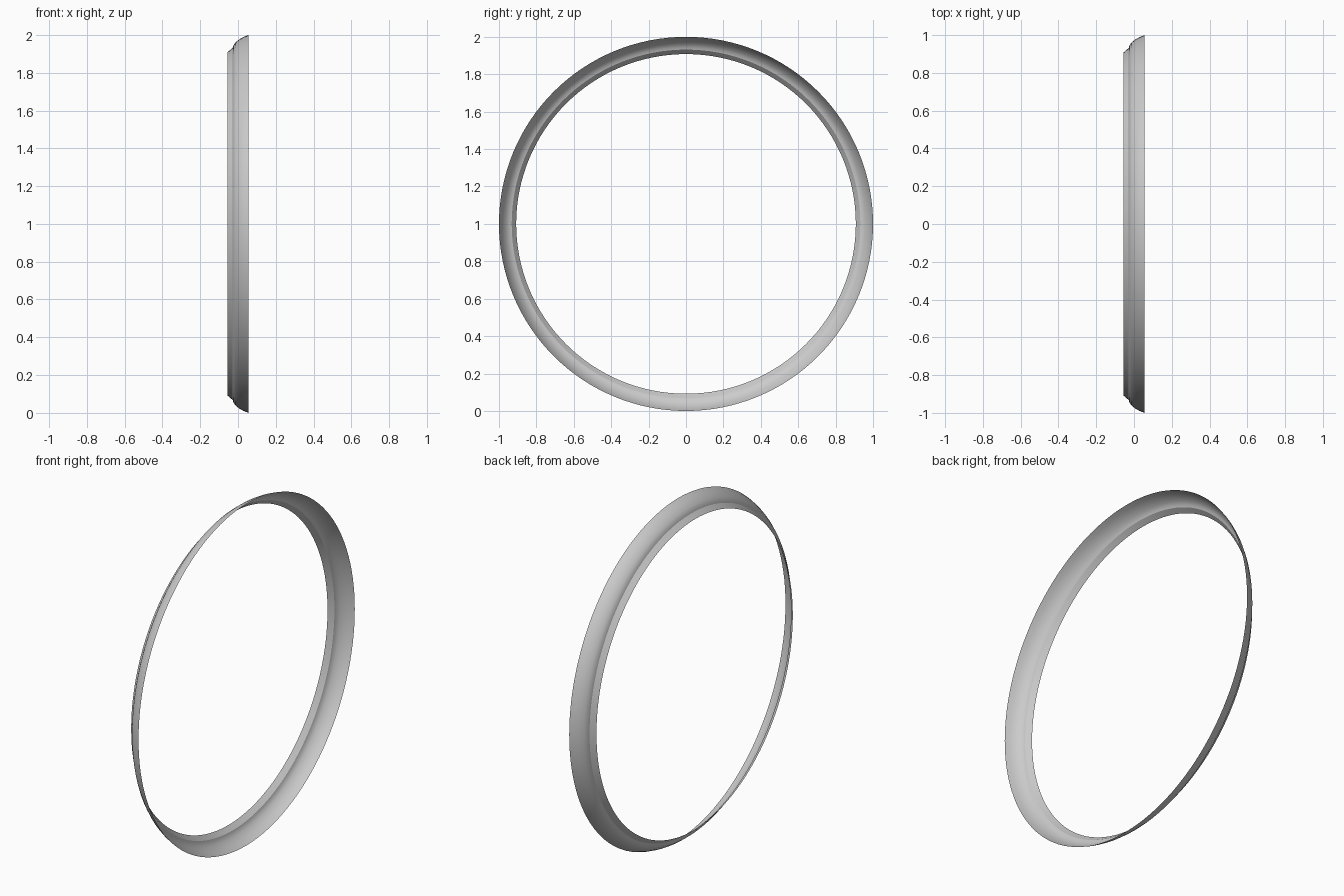
import bpy, bmesh, math

cube = bpy.data.objects.get("Cube")
if cube:
    bpy.data.objects.remove(cube, do_unlink=True)

SEGMENTS = 128
# Cross-section as (x, radius): narrow lip, step, then flared rim
PROFILE = [(-0.056, 0.908), (-0.028, 0.932), (-0.024, 0.945),
           (-0.012, 0.962), (0.01, 0.979), (0.03, 0.99), (0.056, 1.0)]

# Grey material
grey = bpy.data.materials.new("plain_grey")
grey.use_nodes = True
colour = (0.6, 0.6, 0.6, 1)
grey.diffuse_color = colour
grey.node_tree.nodes["Principled BSDF"].inputs["Base Color"].default_value = colour

# Spin the cross-section around the x axis into a thin open ring
bm = bmesh.new()
rings = []
for x, r in PROFILE:
    angles = [2 * math.pi * i / SEGMENTS for i in range(SEGMENTS)]
    rings.append([bm.verts.new((x, r * math.sin(a), 1 + r * math.cos(a))) for a in angles])
for low, high in zip(rings, rings[1:]):
    for i in range(SEGMENTS):
        j = (i + 1) % SEGMENTS
        bm.faces.new((low[i], high[i], high[j], low[j]))
bm.normal_update()
# Normals face outward
face = next(iter(bm.faces))
centre = face.calc_center_median()
if face.normal.y * centre.y + face.normal.z * (centre.z - 1) < 0:
    bmesh.ops.reverse_faces(bm, faces=bm.faces[:])

mesh = bpy.data.meshes.new("flared_ring")
bm.to_mesh(mesh)
bm.free()
mesh.materials.append(grey)
ring = bpy.data.objects.new("flared_ring", mesh)
bpy.context.collection.objects.link(ring)

# Smooth shading with a crisp step between lip and rim
bpy.ops.object.select_all(action="DESELECT")
ring.select_set(True)
bpy.context.view_layer.objects.active = ring
bpy.ops.object.shade_smooth_by_angle(angle=math.radians(25))
